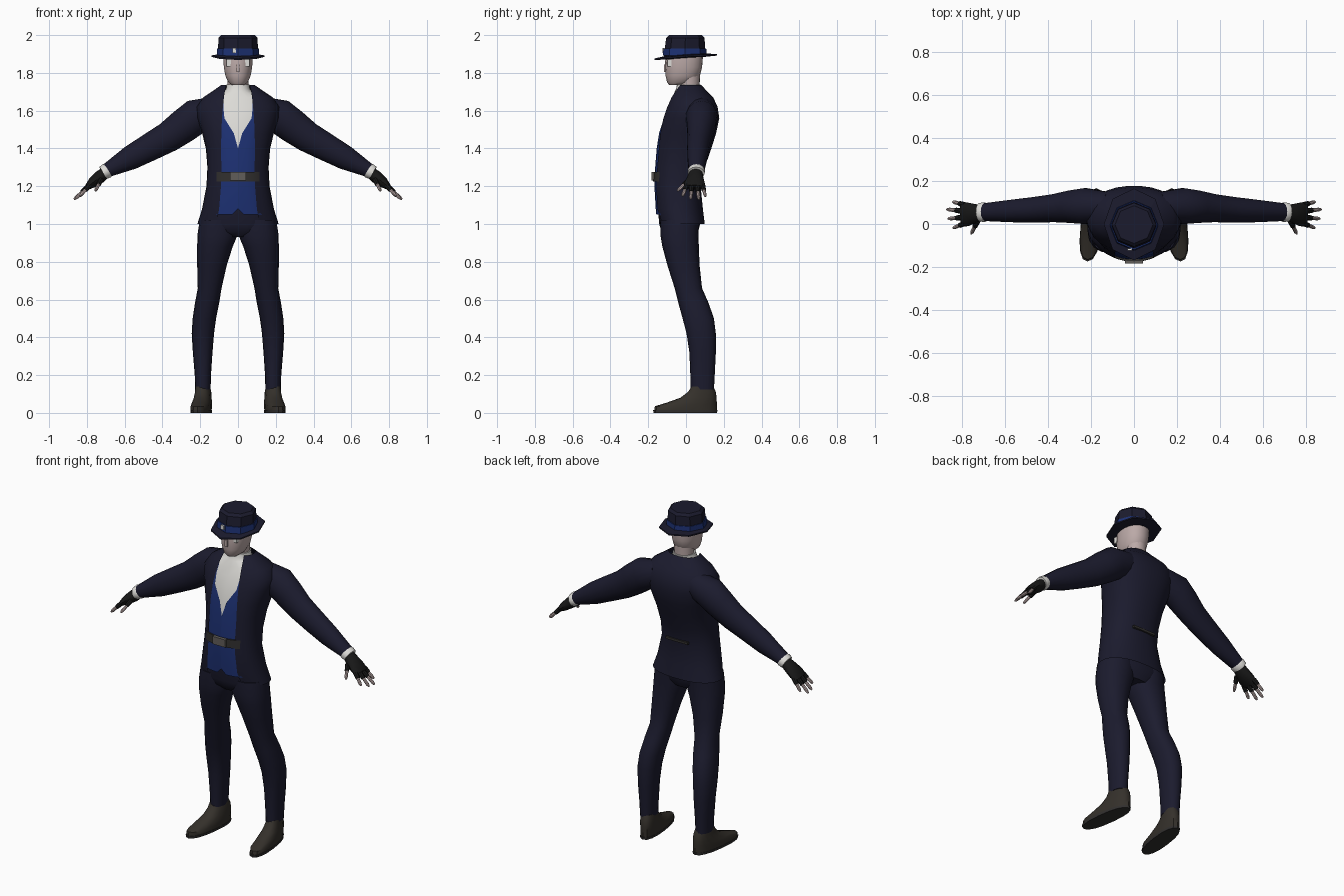
import bpy, bmesh
from math import sin, cos, asin, pi, radians
from mathutils import Vector

def material(name, rgb):
    m = bpy.data.materials.new(name)
    m.diffuse_color = (*rgb, 1)
    return m

NAVY = material("navy_cloth", (0.011, 0.011, 0.027))
BLUE = material("blue_cloth", (0.012, 0.03, 0.17))
WHITE = material("white_cloth", (0.72, 0.71, 0.68))
SKIN = material("skin", (0.50, 0.40, 0.39))
BROWN = material("shoe_leather", (0.035, 0.03, 0.024))
BLACK = material("glove_leather", (0.009, 0.009, 0.009))
BELT = material("belt_leather", (0.03, 0.028, 0.027))
METAL = material("buckle_metal", (0.12, 0.11, 0.10))

def finish(name, bm, mat, mirror=False, angle=40):
    bmesh.ops.recalc_face_normals(bm, faces=bm.faces)
    me = bpy.data.meshes.new(name)
    bm.to_mesh(me)
    bm.free()
    me.materials.append(mat)
    ob = bpy.data.objects.new(name, me)
    bpy.context.collection.objects.link(ob)
    if mirror:
        ob.modifiers.new("mirror", 'MIRROR').use_mirror_merge = False
    if angle:
        bpy.ops.object.select_all(action='DESELECT')
        bpy.context.view_layer.objects.active = ob
        ob.select_set(True)
        bpy.ops.object.shade_smooth_by_angle(angle=radians(angle))
    return ob

def skin_rings(bm, rings, closed, cap):
    vs = [[bm.verts.new(p) for p in r] for r in rings]
    n = len(vs[0])
    for a, b in zip(vs, vs[1:]):
        for i in range(n if closed else n - 1):
            j = (i + 1) % n
            bm.faces.new((a[i], a[j], b[j], b[i]))
    if cap:
        bm.faces.new(vs[0])
        bm.faces.new(vs[-1])

def stack(name, rows, mat, n=20, p=1.0, mirror=False, cap=True, angle=40, warp=None):
    """Horizontal rings (z, half width, front y, back y, front gap, centre x)."""
    is_open = any(len(r) > 4 and r[4] > 0 for r in rows)
    rings = []
    for r in rows:
        z, rx, yf, yb, gap, cx = (*r, 0, 0)[:6] if len(r) < 6 else r
        cy, ry = (yf + yb) / 2, (yb - yf) / 2
        a0 = asin(min(1, gap / rx) ** (1 / p))
        ring = []
        for i in range(n):
            t = a0 + (2 * pi - 2 * a0) * i / ((n - 1) if is_open else n)
            s, c = sin(t), cos(t)
            x = abs(s) ** p * (1 if s > 0 else -1)
            y = abs(c) ** p * (1 if c > 0 else -1)
            co = Vector((cx + rx * x, cy - ry * y, z))
            ring.append(warp(co) if warp else co)
        rings.append(ring)
    bm = bmesh.new()
    skin_rings(bm, rings, not is_open, cap and not is_open)
    return finish(name, bm, mat, mirror, angle)

def tube(name, pts, mat, n=12):
    """Mirrored limb along a path of (x, y, z, thickness radius, y radius)."""
    rings = []
    for i, q in enumerate(pts):
        d = Vector(pts[min(i + 1, len(pts) - 1)][:3]) - Vector(pts[max(i - 1, 0)][:3])
        up = d.cross(Vector((0, 1, 0))).normalized()
        side = up.cross(d).normalized()
        rings.append([Vector(q[:3]) + up * q[3] * cos(2 * pi * k / n) + side * q[4] * sin(2 * pi * k / n)
                      for k in range(n)])
    bm = bmesh.new()
    skin_rings(bm, rings, True, True)
    return finish(name, bm, mat, True)

def box(name, loc, size, mat, mirror=False):
    bm = bmesh.new()
    bmesh.ops.create_cube(bm, size=1)
    for v in bm.verts:
        v.co = Vector(loc) + Vector(a * b for a, b in zip(v.co, size))
    return finish(name, bm, mat, mirror, 0)

# Jacket: open-fronted shell
coat = [(1.00, .215, -.14, .10, .115), (1.08, .19, -.165, .09, .10), (1.20, .167, -.172, .078, .09),
        (1.30, .162, -.168, .10, .088), (1.40, .17, -.16, .135, .09), (1.48, .19, -.148, .16, .088),
        (1.56, .215, -.128, .177, .085), (1.62, .22, -.105, .168, .08), (1.67, .185, -.083, .145, .075),
        (1.71, .125, -.06, .105, .068), (1.735, .09, -.045, .082, .062)]
stack("jacket", coat, NAVY, 26, .88)

# Waistcoat: V neck above, small notch below
def inner(d, rows):
    return [(r[0], r[1] - d, r[2] + d * .6, r[3] - d) for r in rows]

v_gap = [0, 0, 0, 0, .022, .072, .078, .075]
vest = [(*r, g) for r, g in zip(inner(.008, coat[1:9]), v_gap)]
vest.insert(0, (1.05, .19, -.158, .085, .03))
stack("waistcoat", vest, BLUE, 26, .88)

# Shirt and collar
stack("shirt", inner(.018, coat[3:9]) + [(1.70, .075, -.06, .082), (1.715, .064, -.052, .08),
      (1.738, .06, -.048, .078)], WHITE, 24, .9)

# Belt, buckle, back strap
stack("belt", [(1.225, .158, -.174, .07), (1.275, .156, -.173, .085)], BELT, 26, .88)
box("belt_buckle", (0, -.175, 1.252), (.085, .016, .046), METAL)
box("back_strap", (0, .084, 1.225), (.15, .014, .014), BELT)

# Trousers
stack("trouser_seat", [(.93, .10, -.10, .05), (.96, .18, -.13, .065), (1.0, .20, -.142, .075),
      (1.10, .175, -.15, .075)], NAVY, 20, .9)
legs = [(1.02, .10, -.135, .07, 0, .103), (.94, .106, -.135, .066, 0, .109), (.88, .094, -.125, .068, 0, .122),
        (.78, .078, -.098, .072, 0, .138), (.66, .063, -.06, .085, 0, .150), (.58, .064, -.04, .12, 0, .164),
        (.50, .062, -.018, .148, 0, .178), (.42, .059, .003, .158, 0, .186), (.32, .052, .018, .158, 0, .187),
        (.20, .043, .023, .152, 0, .186), (.125, .041, .025, .148, 0, .186)]
stack("trouser_leg", legs, NAVY, 16, .9, mirror=True)

# Shoes, toes turned slightly out
def splay(co):
    return Vector((co.x + .12 * (.08 - co.y), co.y, co.z))

stack("shoe", [(.012, .05, -.168, .163, 0, .185), (.035, .051, -.165, .163, 0, .185),
      (.055, .049, -.10, .163, 0, .185), (.08, .045, -.03, .162, 0, .185),
      (.11, .042, .01, .158, 0, .185), (.14, .038, .03, .145, 0, .187)], BROWN, 16, .85, True, warp=splay)
stack("shoe_sole", [(0, .051, -.172, .165, 0, .185), (.014, .052, -.174, .166, 0, .185)],
      BELT, 16, .85, True, warp=splay)

# Sleeves and cuffs
tube("sleeve", [(.12, .08, 1.60, .075, .07), (.225, .083, 1.567, .094, .085), (.29, .08, 1.518, .09, .077),
     (.37, .073, 1.46, .081, .066), (.47, .065, 1.405, .073, .06), (.57, .06, 1.35, .064, .053),
     (.695, .055, 1.283, .037, .042)], NAVY, 14)
tube("shirt_cuff", [(.685, .055, 1.29, .035, .04), (.695, .055, 1.282, .041, .046),
     (.715, .054, 1.27, .037, .044)], WHITE, 14)

# Gloved hands with bare fingertips
tube("glove", [(.69, .055, 1.283, .028, .032), (.73, .05, 1.250, .034, .042), (.77, .045, 1.218, .028, .055),
     (.798, .043, 1.195, .015, .055)], BLACK)
fingers = [((.785, .088, 1.205), (.84, .103, 1.145)), ((.792, .06, 1.20), (.868, .068, 1.130)),
           ((.792, .03, 1.20), (.862, .025, 1.132)), ((.785, .003, 1.205), (.838, -.018, 1.148)),
           ((.725, .015, 1.235), (.755, -.045, 1.175))]
for i, (a, b) in enumerate(fingers):
    a, b = Vector(a), Vector(b)
    m = a.lerp(b, .4)
    tube(f"finger_{i}", [(*m, .009, .009), (*a.lerp(b, .85), .009, .009), (*b, .005, .005)], SKIN, 8)
    tube(f"glove_finger_{i}", [(*a, .014, .014), (*a.lerp(b, .45), .012, .012)], BLACK, 8)

# Head and neck
stack("neck", [(1.69, .055, -.035, .07), (1.80, .056, -.04, .075)], SKIN)
stack("head", [(1.735, .032, -.088, -.01), (1.75, .052, -.100, .04), (1.785, .068, -.108, .074),
      (1.83, .076, -.111, .085), (1.89, .079, -.109, .09), (1.92, .075, -.10, .088)], SKIN, 18, .92)
box("nose", (0, -.108, 1.825), (.018, .018, .04), SKIN)
box("eye_patch", (.045, -.088, 1.853), (.03, .02, .036), WHITE, True)

# Hat: eight-sided crown, band and brim
def tilt(co):
    return Vector((co.x, co.y, co.z + .07 * co.y + .25 * co.x ** 2))

stack("hat_crown", [(1.885, .108, -.118, .105), (1.985, .103, -.105, .098), (2.0, .088, -.09, .085)],
      NAVY, 8, angle=0)
stack("hat_band", [(1.892, .113, -.123, .110), (1.930, .110, -.119, .107)], BLUE, 8, angle=0)
stack("hat_brim", [(1.878, .09, -.10, .09), (1.880, .14, -.168, .165), (1.888, .14, -.168, .165),
      (1.896, .105, -.115, .10)], NAVY, 8, angle=0, warp=tilt)
box("hat_pin", (-.02, -.119, 1.918), (.02, .01, .025), WHITE)
